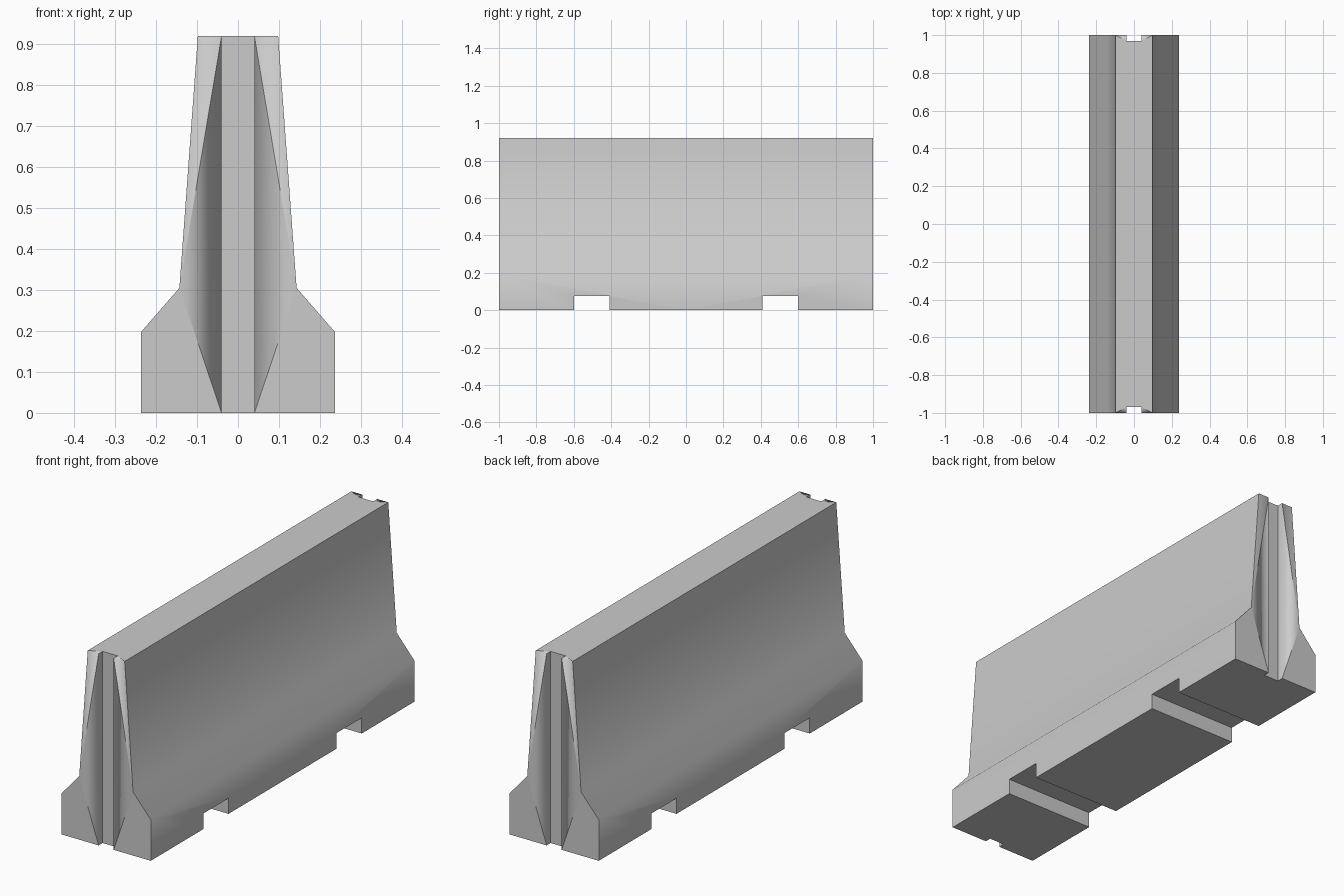
import bpy
import bmesh

if "Cube" in bpy.data.objects:
    bpy.data.objects.remove(bpy.data.objects["Cube"])

H = 0.92                      # overall height
FOOT, KNEE, CREST = (0.237, 0.197), (0.143, 0.305), (0.098, H)
SLOT, INNER = 0.04, 0.97      # end slot half width and floor position
N0, N1, NZ = 0.41, 0.60, 0.075  # lifting notch range and height

fx, fz = FOOT
kx, kz = KNEE
cx = CREST[0]

# One quarter of the barrier: (smoothing group, outline)
quarter = [
    # long sloping side
    ("side", [(cx, 0, H), (cx, 1, H), (kx, 1, kz), (kx, 0, kz)]),
    ("side", [(kx, 0, kz), (kx, 1, kz), (fx, 1, fz), (fx, 0, fz)]),
    ("side", [(fx, 0, fz), (fx, 1, fz), (fx, 1, 0), (fx, N1, 0), (fx, N1, NZ),
              (fx, N0, NZ), (fx, N0, 0), (fx, 0, 0)]),
    # top
    ("top", [(0, 0, H), (cx, 0, H), (cx, 1, H), (SLOT, INNER, H), (0, INNER, H)]),
    # lip where the top meets the end
    ("lip", [(cx, 1, H), (SLOT, 1, H), (SLOT, INNER, H)]),
    ("lip", [(cx, 1, H), (SLOT, 1, H), (kx, 1, kz)]),
    # end face and slot wall, shaded as one flare
    ("flare", [(SLOT, 1, H), (kx, 1, kz), (SLOT, 1, 0)]),
    ("flare", [(SLOT, 1, H), (SLOT, 1, 0), (SLOT, INNER, 0), (SLOT, INNER, H)]),
    ("slot_floor", [(0, INNER, 0), (SLOT, INNER, 0), (SLOT, INNER, H), (0, INNER, H)]),
    ("end_foot", [(SLOT, 1, 0), (fx, 1, 0), (fx, 1, fz), (kx, 1, kz)]),
    # underside and notch
    ("under", [(0, INNER, 0), (SLOT, INNER, 0), (SLOT, 1, 0), (fx, 1, 0),
               (fx, N1, 0), (0, N1, 0)]),
    ("under", [(0, N0, 0), (fx, N0, 0), (fx, 0, 0), (0, 0, 0)]),
    ("notch_outer", [(0, N1, 0), (fx, N1, 0), (fx, N1, NZ), (0, N1, NZ)]),
    ("notch_roof", [(0, N1, NZ), (fx, N1, NZ), (fx, N0, NZ), (0, N0, NZ)]),
    ("notch_inner", [(0, N0, 0), (fx, N0, 0), (fx, N0, NZ), (0, N0, NZ)]),
]

bm = bmesh.new()
verts, group = {}, {}


def vert(x, y, z):
    key = (round(x, 4) + 0.0, round(y, 4) + 0.0, round(z, 4))
    if key not in verts:
        verts[key] = bm.verts.new(key)
    return verts[key]


# Mirror the quarter to all four corners
for sx in (1, -1):
    for sy in (1, -1):
        for name, pts in quarter:
            f = bm.faces.new([vert(x * sx, y * sy, z) for x, y, z in pts])
            f.smooth = True
            group[f] = name

bmesh.ops.recalc_face_normals(bm, faces=bm.faces[:])

# Keep edges crisp wherever the smoothing group changes
for e in bm.edges:
    e.smooth = len({group[f] for f in e.link_faces}) == 1

mesh = bpy.data.meshes.new("concrete_barrier")
bm.to_mesh(mesh)
bm.free()

concrete = bpy.data.materials.new("concrete_grey")
concrete.diffuse_color = (0.6, 0.6, 0.6, 1)
concrete.use_nodes = True
concrete.node_tree.nodes["Principled BSDF"].inputs["Base Color"].default_value = concrete.diffuse_color
mesh.materials.append(concrete)
barrier = bpy.data.objects.new("concrete_barrier", mesh)
bpy.context.collection.objects.link(barrier)
